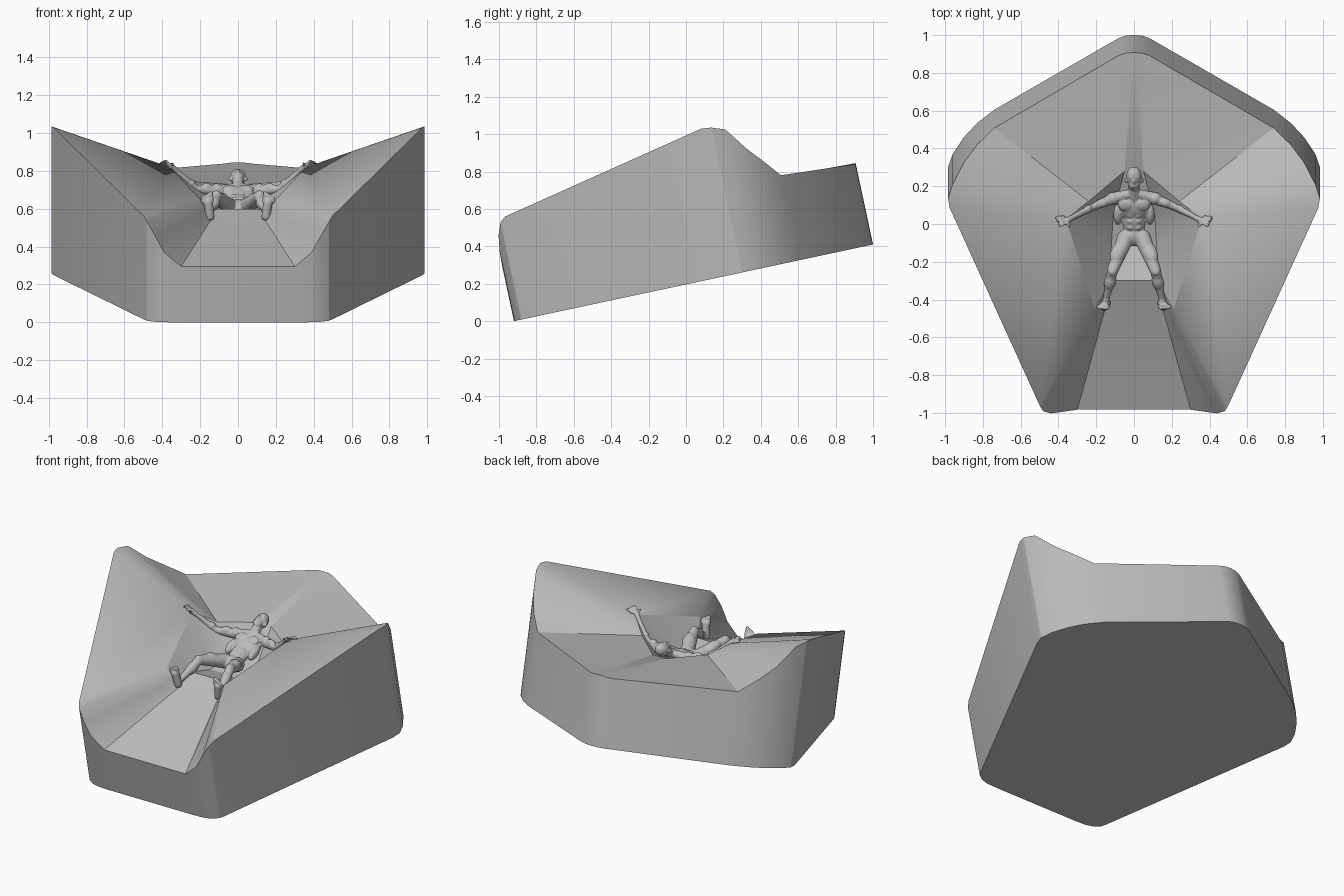
import bpy, bmesh, math
from mathutils import Vector, Matrix

cube = bpy.data.objects.get("Cube")
if cube:
    bpy.data.objects.remove(cube)

grey = bpy.data.materials.new("plain_grey")
grey.use_nodes = True
colour = (0.5, 0.5, 0.5, 1)
grey.diffuse_color = colour
grey.node_tree.nodes["Principled BSDF"].inputs["Base Color"].default_value = colour


def add_object(name, bm):
    mesh = bpy.data.meshes.new(name)
    bm.to_mesh(mesh)
    bm.free()
    mesh.materials.append(grey)
    obj = bpy.data.objects.new(name, mesh)
    bpy.context.collection.objects.link(obj)
    return obj


def smooth(obj, angle):
    bpy.ops.object.select_all(action='DESELECT')
    obj.select_set(True)
    bpy.context.view_layer.objects.active = obj
    bpy.ops.object.shade_smooth_by_angle(angle=math.radians(angle))


# Pod: half of a tilted five-sided block, walls square to its sloping base
SLOPE = 0.2135
outline = [  # x, base y, rim z, from front to back
    (0, -.92, .295), (.3, -.92, .295), (.39, -.917, .37), (.44, -.905, .46),
    (.48, -.88, .53), (.497, -.85, .56), (.975, .25, 1.03), (.985, .3, 1.035),
    (.96, .37, 1.025), (.9, .46, .92), (.83, .535, .85), (.74, .605, .78),
    (.08, .985, .838), (.04, .998, .843), (0, 1, .845)]
inner = [(.15, -.44, .53), (.18, -.44, .58), (.21, -.45, .66),
         (.36, .03, .82), (.24, .12, .745), (.05, .28, .73)]
couch = [(.13, -.3, .6), (.12, -.12, .55), (.11, .05, .59)]

bm = bmesh.new()
base, rim = [], []
for x, y, z in outline:
    low = SLOPE * (y + .92)
    base.append(bm.verts.new((x, y, low)))
    rim.append(bm.verts.new((x, y - SLOPE * (z - low), z)))
lip = [bm.verts.new(p) for p in inner]
seat = [bm.verts.new(p) for p in couch]
bm.faces.new(base)
for i in range(len(base) - 1):
    bm.faces.new((base[i], base[i + 1], rim[i + 1], rim[i]))

# Funnel panels: each rim point runs down to one lip point
target = [0, 0, 1, 1, 2, 2, 3, 3, 3, 4, 4, 4, 5, 5, 5]
for i in range(1, len(rim) - 1):
    a, b = lip[target[i]], lip[target[i + 1]]
    bm.faces.new((rim[i], rim[i + 1], b) if a is b else (rim[i], rim[i + 1], b, a))

# Centre strip: chute floor, couch and headrest
edge = [rim[1], lip[0]] + seat + [lip[5], rim[-2]]
middle = [rim[0]] + [bm.verts.new((0, v.co.y, v.co.z)) for v in edge[1:-1]] + [rim[-1]]
for i in range(len(edge) - 1):
    bm.faces.new((edge[i], edge[i + 1], middle[i + 1], middle[i]))
# Pit walls beside the couch
for face in ((lip[0], lip[1], seat[0]), (lip[1], lip[2], seat[0]),
             (lip[2], lip[3], seat[1], seat[0]),
             (lip[3], lip[4], seat[2], seat[1]), (lip[4], lip[5], seat[2])):
    bm.faces.new(face)
# Mirror the half and close the seam
copy = bmesh.ops.duplicate(bm, geom=bm.verts[:] + bm.edges[:] + bm.faces[:])
for v in copy["geom"]:
    if isinstance(v, bmesh.types.BMVert):
        v.co.x *= -1
bmesh.ops.remove_doubles(bm, verts=bm.verts[:], dist=.0005)
bmesh.ops.recalc_face_normals(bm, faces=bm.faces[:])
pod = add_object("pod", bm)
smooth(pod, 28)

# Reclining figure: tapered limbs and muscle shapes fused into one skin
bm = bmesh.new()


def ball(centre, size, tilt=0, spin=0):
    m = (Matrix.Translation(centre) @ Matrix.Rotation(spin, 4, 'Z')
         @ Matrix.Rotation(tilt, 4, 'X') @ Matrix.Diagonal((*size, 1)))
    bmesh.ops.create_uvsphere(bm, u_segments=16, v_segments=10, radius=1, matrix=m)


def limb(a, b, ra, rb):
    a, b = Vector(a), Vector(b)
    ball(a, (ra,) * 3)
    ball(b, (rb,) * 3)
    turn = (b - a).to_track_quat('Z', 'Y').to_matrix().to_4x4()
    bmesh.ops.create_cone(bm, cap_ends=True, segments=16, radius1=ra, radius2=rb,
                          depth=(b - a).length,
                          matrix=Matrix.Translation((a + b) / 2) @ turn)


RECLINE = math.radians(24)
# Torso, neck and head
ball((0, .095, .665), (.095, .085, .047), RECLINE)
ball((0, .01, .63), (.062, .09, .04), RECLINE)
ball((0, -.065, .605), (.068, .055, .042), RECLINE)
limb((0, .13, .69), (0, .2, .735), .034, .03)
ball((0, .25, .765), (.042, .056, .043), RECLINE)
ball((0, .212, .765), (.031, .036, .03), RECLINE)
ball((0, .222, .8), (.008, .014, .012), RECLINE)
ball((0, .2, .79), (.015, .007, .008), RECLINE)
ball((0, .247, .8), (.03, .008, .008), RECLINE)

for s in (-1, 1):
    # Ear, chest, stomach and shoulder muscles
    ball((s * .044, .23, .758), (.007, .014, .01), RECLINE)
    ball((s * .042, .098, .705), (.042, .034, .016), RECLINE)
    for row in range(3):
        ball((s * .02, .045 - .032 * row, .678 - .013 * row), (.018, .015, .011), RECLINE)
    ball((s * .085, .05, .65), (.025, .06, .03), RECLINE)
    limb((s * .02, .16, .71), (s * .1, .14, .695), .025, .03)
    ball((s * .112, .135, .7), (.036, .034, .034))
    # Arm
    elbow, wrist = (s * .225, .09, .705), (s * .325, .035, .8)
    limb((s * .115, .13, .695), elbow, .029, .021)
    ball((s * .165, .112, .712), (.034, .025, .024), 0, -s * .4)
    limb(elbow, wrist, .023, .013)
    ball((s * .25, .077, .73), (.03, .023, .026), 0, -s * .5)
    # Hand with four fingers and a thumb
    palm = (s * .355, .018, .825)
    limb(wrist, palm, .014, .017)
    for k in range(4):
        root = (s * (.362 + .004 * k), .005 + .011 * k, .83)
        knuckle = (s * (.378 + .008 * k), -.006 + .014 * k, .853 - .003 * k)
        tip = (s * (.392 + .008 * k), -.013 + .015 * k, .852 - .005 * k)
        limb(root, knuckle, .008, .007)
        limb(knuckle, tip, .007, .005)
    limb(palm, (s * .345, -.014, .84), .011, .006)
    # Leg
    knee, ankle = (s * .113, -.245, .665), (s * .15, -.405, .575)
    limb((s * .045, -.075, .61), knee, .046, .03)
    ball((s * .083, -.15, .648), (.04, .07, .032), -.35, s * .4)
    ball((s * .115, -.253, .68), (.022, .022, .017))
    limb(knee, ankle, .03, .017)
    ball((s * .126, -.305, .63), (.032, .055, .032), .5, s * .23)
    # Foot pointing upward with five toes
    limb((s * .148, -.42, .56), (s * .158, -.435, .635), .024, .025)
    for k in range(5):
        x = s * (.138 + .012 * k)
        limb((x, -.436, .64), (x + s * .004, -.445, .682 - .006 * k),
             .011, .01 - .0008 * k)

figure = add_object("reclining_figure", bm)
fuse = figure.modifiers.new("fuse", 'REMESH')
fuse.mode = 'VOXEL'
fuse.voxel_size = .005
fuse.use_smooth_shade = True
soften = figure.modifiers.new("soften", 'SMOOTH')
soften.factor = .5
soften.iterations = 3
